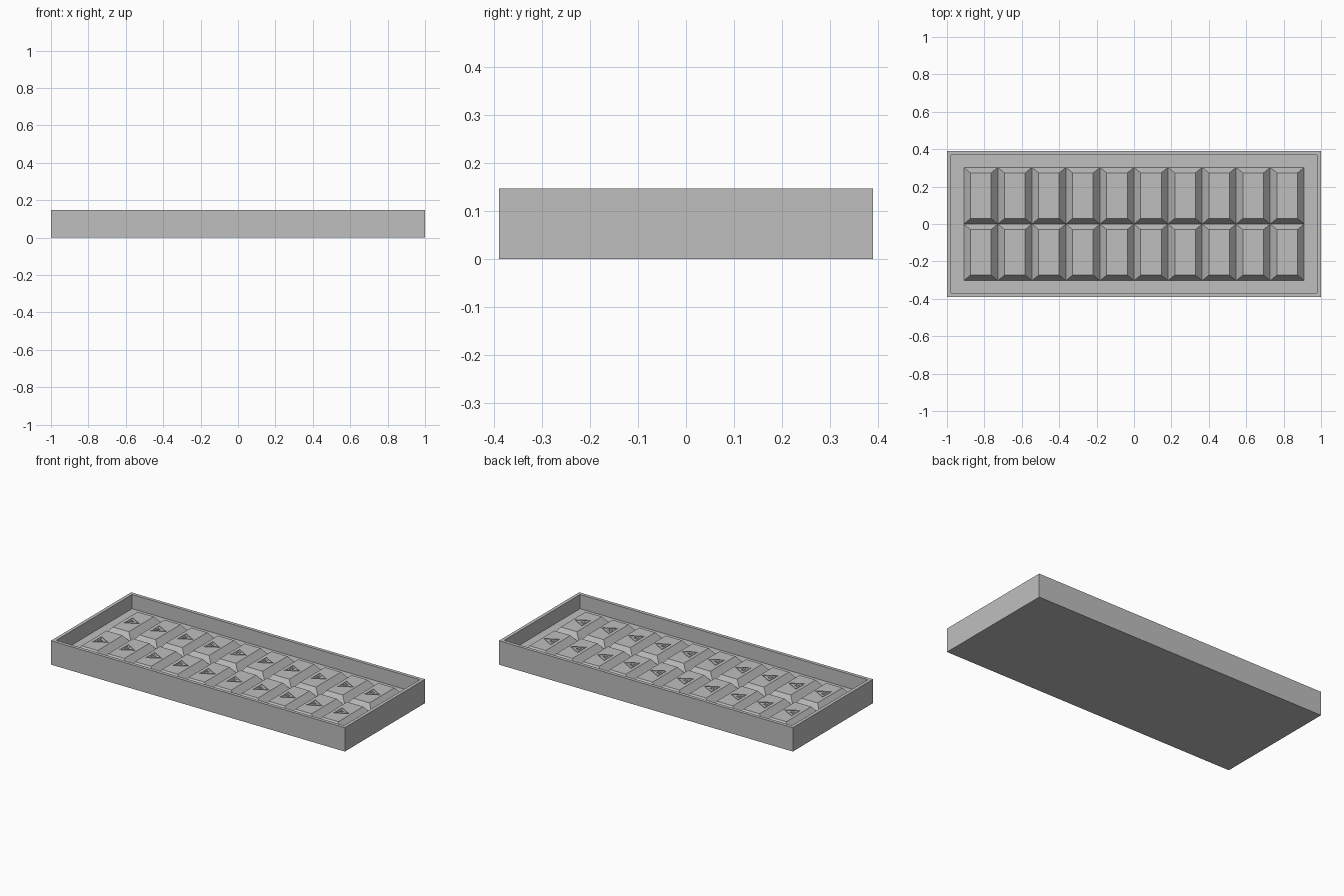
import bpy
import bmesh
from mathutils import Vector

cube = bpy.data.objects.get("Cube")
if cube:
    bpy.data.objects.remove(cube, do_unlink=True)

LENGTH, DEPTH, HEIGHT, WALL = 2.0, 0.78, 0.147, 0.021
FLOOR, TOP = 0.06, 0.105
COLS, ROWS = 10, 2
PITCH_X, PITCH_Y = 0.182, 0.303
RUN_X, RUN_Y = 0.036, 0.03

grey = bpy.data.materials.new("plain grey")
grey.use_nodes = True
grey.diffuse_color = (0.52, 0.52, 0.52, 1)
grey.node_tree.nodes["Principled BSDF"].inputs["Base Color"].default_value = grey.diffuse_color


def finish(bm, name):
    bmesh.ops.recalc_face_normals(bm, faces=bm.faces)
    mesh = bpy.data.meshes.new(name)
    bm.to_mesh(mesh)
    bm.free()
    mesh.materials.append(grey)
    obj = bpy.data.objects.new(name, mesh)
    bpy.context.collection.objects.link(obj)
    return obj


def rectangle(bm, cx, cy, w, d, z):
    return [bm.verts.new((cx + sx * w / 2, cy + sy * d / 2, z))
            for sx, sy in ((-1, -1), (1, -1), (1, 1), (-1, 1))]


def bridge(bm, a, b):
    for i in range(len(a)):
        j = (i + 1) % len(a)
        bm.faces.new((a[i], a[j], b[j], b[i]))


def triangle(bm, cx, cy, r, z):
    # Isosceles triangle pointing along +x
    return [bm.verts.new((cx + x * r, cy + y * r, z))
            for x, y in ((1, 0), (-0.8, 1), (-0.8, -1))]


# Open tray: outer shell, rim, inner walls and raised floor
bm = bmesh.new()
inner = (LENGTH - 2 * WALL, DEPTH - 2 * WALL)
loops = [rectangle(bm, 0, 0, w, d, z) for w, d, z in (
    (LENGTH, DEPTH, 0), (LENGTH, DEPTH, HEIGHT), (*inner, HEIGHT), (*inner, FLOOR))]
for a, b in zip(loops, loops[1:]):
    bridge(bm, a, b)
bm.faces.new(loops[0])
bm.faces.new(loops[-1])
finish(bm, "tray")

centres = [((c - (COLS - 1) / 2) * PITCH_X, (r - (ROWS - 1) / 2) * PITCH_Y)
           for r in range(ROWS) for c in range(COLS)]

# Tapered blocks standing on the floor
bm = bmesh.new()
for cx, cy in centres:
    base = rectangle(bm, cx, cy, PITCH_X, PITCH_Y, FLOOR)
    top = rectangle(bm, cx, cy, PITCH_X - 2 * RUN_X, PITCH_Y - 2 * RUN_Y, TOP)
    bridge(bm, base, top)
    bm.faces.new(top)
finish(bm, "tapered_blocks")

# Raised triangle outline with short bars on each block
bm = bmesh.new()
for cx, cy in centres:
    z = TOP + 0.003
    rings = [triangle(bm, cx, cy, r, h) for r, h in (
        (0.043, TOP), (0.043, z), (0.036, z), (0.036, TOP))]
    for a, b in zip(rings, rings[1:]):
        bridge(bm, a, b)
    for dx, half in ((-0.018, 0.014), (-0.004, 0.008)):
        low = rectangle(bm, cx + dx, cy, 0.005, 2 * half, TOP)
        high = rectangle(bm, cx + dx, cy, 0.005, 2 * half, z)
        bridge(bm, low, high)
        bm.faces.new(high)
finish(bm, "triangle_marks")
